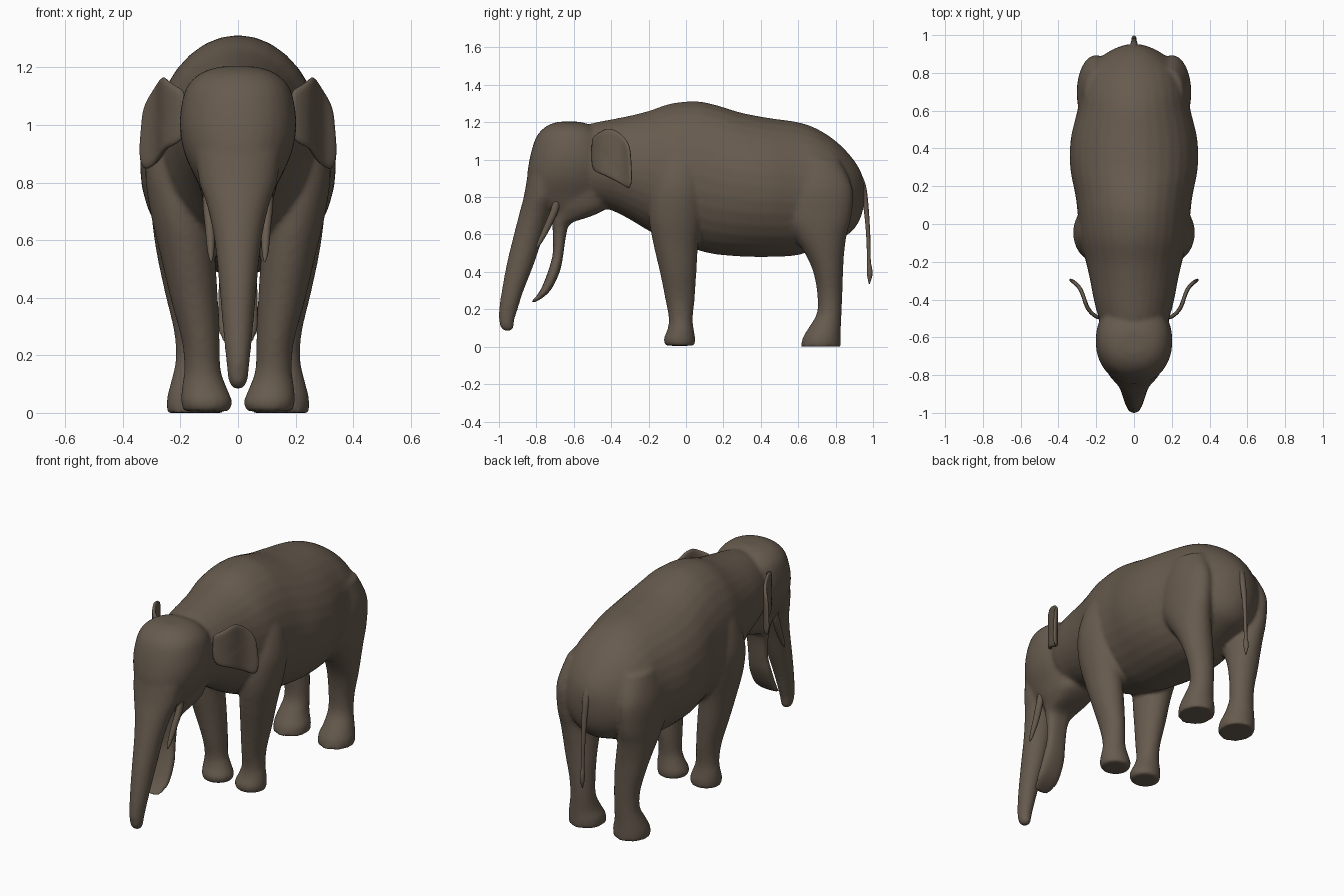
import bpy, bmesh, math
from mathutils import Vector

hide = bpy.data.materials.new("brown hide")
hide.diffuse_color = (0.135, 0.104, 0.076, 1)


def spline(rows, steps=4):
    """Smoothly resample rows of numbers (Catmull-Rom)."""
    out = []
    for i in range(len(rows) - 1):
        p = [rows[max(i - 1, 0)], rows[i], rows[i + 1], rows[min(i + 2, len(rows) - 1)]]
        for s in range(steps):
            t = s / steps
            out.append([0.5 * (2 * b + (c - a) * t + (2 * a - 5 * b + 4 * c - d) * t * t
                               + (3 * b - a - 3 * c + d) * t ** 3) for a, b, c, d in zip(*p)])
    out.append(list(rows[-1]))
    return out


def finish(name, bm):
    bmesh.ops.recalc_face_normals(bm, faces=bm.faces)
    for f in bm.faces:
        f.smooth = True
    me = bpy.data.meshes.new(name)
    bm.to_mesh(me)
    bm.free()
    me.materials.append(hide)
    ob = bpy.data.objects.new(name, me)
    bpy.context.collection.objects.link(ob)
    return ob


def loft(bm, rows, axis, power=2.0, n=32, mirror=False):
    """Rows are (station, low, high, x_min, x_max); axis is the station axis."""
    for sx in ((1, -1) if mirror else (1,)):
        rings = []
        for st, lo, hi, x0, x1 in spline(rows):
            ring = []
            for k in range(n):
                a = 2 * math.pi * k / n
                c, s = math.cos(a), math.sin(a)
                c = math.copysign(abs(c) ** (2 / power), c)
                s = math.copysign(abs(s) ** (2 / power), s)
                x = sx * ((x0 + x1) / 2 + c * (x1 - x0) / 2)
                v = (lo + hi) / 2 + s * (hi - lo) / 2
                ring.append(bm.verts.new((x, st, v) if axis == 'y' else (x, v, st)))
            rings.append(ring)
        for r, q in zip(rings, rings[1:]):
            for k in range(n):
                bm.faces.new((r[k], r[(k + 1) % n], q[(k + 1) % n], q[k]))
        bm.faces.new(rings[0])
        bm.faces.new(rings[-1])


def sym(rows):
    return [(s, a, b, -w, w) for s, a, b, w in rows]


bm = bmesh.new()
# torso and neck
loft(bm, sym([(-.60, .84, 1.16, .13), (-.5, .76, 1.195, .185), (-.4, .73, 1.215, .213),
              (-.3, .68, 1.235, .232), (-.2, .62, 1.26, .255), (-.08, .56, 1.30, .285),
              (.05, .52, 1.312, .298), (.15, .495, 1.295, .31), (.3, .482, 1.25, .338),
              (.45, .48, 1.222, .335), (.6, .49, 1.20, .30), (.7, .53, 1.165, .283),
              (.8, .57, 1.10, .25), (.88, .61, 1.02, .18), (.93, .68, .945, .10),
              (.952, .76, .88, .03)]), 'y')
# head
loft(bm, sym([(.68, -.66, -.56, .05), (.72, -.74, -.47, .10), (.8, -.84, -.42, .14),
              (.9, -.85, -.40, .186), (1.0, -.837, -.40, .203), (1.1, -.81, -.42, .19),
              (1.15, -.78, -.46, .165), (1.185, -.735, -.51, .12), (1.203, -.68, -.57, .06)]),
     'z', 2.2)
# trunk
loft(bm, sym([(.083, -.965, -.94, .015), (.10, -.99, -.923, .03), (.14, -1.0, -.918, .037),
              (.2, -1.0, -.90, .043), (.3, -.985, -.868, .053), (.45, -.957, -.81, .066),
              (.6, -.92, -.76, .082), (.72, -.889, -.715, .108), (.8, -.868, -.68, .135),
              (.9, -.85, -.66, .15)]), 'z')
# long lower jaw
loft(bm, sym([(.235, -.833, -.812, .045), (.27, -.80, -.755, .066), (.32, -.77, -.712, .072),
              (.41, -.735, -.672, .07), (.5, -.712, -.655, .063), (.6, -.712, -.64, .066),
              (.66, -.715, -.615, .08), (.70, -.72, -.50, .10), (.75, -.72, -.42, .125),
              (.85, -.72, -.42, .15)]), 'z', 2.6)
# front legs
loft(bm, [(.005, -.11, .045, .03, .19), (.04, -.12, .05, .02, .198), (.09, -.10, .042, .04, .195),
          (.15, -.092, .036, .06, .187), (.25, -.11, .046, .064, .195), (.4, -.14, .056, .07, .235),
          (.55, -.175, .066, .08, .27), (.7, -.2, .09, .09, .305), (.85, -.19, .1, .1, .322),
          (1.0, -.15, .09, .1, .293), (1.1, -.1, .05, .12, .24)], 'z', mirror=True)
# hind legs
loft(bm, [(0, .613, .828, .048, .247), (.05, .625, .828, .048, .247), (.1, .655, .828, .065, .235),
          (.18, .70, .832, .075, .217), (.28, .702, .836, .075, .222), (.4, .68, .84, .075, .25),
          (.5, .635, .846, .08, .272), (.6, .57, .86, .09, .29), (.7, .51, .885, .1, .3),
          (.85, .5, .89, .1, .3), (1.0, .55, .82, .1, .26)], 'z', mirror=True)
skin = finish("body_skin", bm)
rm = skin.modifiers.new("fuse", 'REMESH')
rm.mode = 'VOXEL'
rm.voxel_size = 0.011
rm.use_smooth_shade = True
sm = skin.modifiers.new("soften", 'SMOOTH')
sm.factor = 0.5
sm.iterations = 8

# upper tusks
bm = bmesh.new()
loft(bm, [(.525, -.803, -.797, .09, .096), (.56, -.795, -.768, .083, .106),
          (.64, -.762, -.722, .08, .114), (.72, -.728, -.685, .085, .122),
          (.78, -.71, -.67, .09, .122)], 'z', n=16, mirror=True)
finish("upper_tusks", bm)

# tail with tuft
bm = bmesh.new()
loft(bm, [(.335, .978, .982, -.002, .002), (.38, .968, .996, -.012, .012),
          (.42, .967, .995, -.013, .013), (.46, .968, .988, -.01, .01),
          (.6, .963, .985, -.012, .012), (.75, .948, .976, -.016, .016),
          (.86, .925, .962, -.021, .021), (.93, .89, .935, -.018, .018)], 'z', n=16)
finish("tail", bm)

# ears: curved sheets, outline given as (distance outwards, height)
outline = spline([(0, 1.12), (.25, 1.15), (.45, 1.168), (.7, 1.135), (.92, 1.07), (.98, .98),
                  (1, .9), (.96, .855), (.85, .848), (.6, .88), (.35, .915), (0, .96), (0, 1.12)], 3)[:-1]
bm = bmesh.new()
for sx in (1, -1):
    rings = []
    for k in (1, .75, .5, .25):
        ring = []
        for u, z in outline:
            u, z = .5 + (u - .5) * k, 1.01 + (z - 1.01) * k
            b = .012 * math.sin(2 * math.pi * u)
            ring.append(bm.verts.new((sx * (.185 + .158 * u + b), -.50 + .208 * u - b, z)))
        rings.append(ring)
    n = len(outline)
    for r, q in zip(rings, rings[1:]):
        for i in range(n):
            bm.faces.new((r[i], r[(i + 1) % n], q[(i + 1) % n], q[i]))
    bm.faces.new(rings[-1])
ears = finish("ears", bm)
so = ears.modifiers.new("thickness", 'SOLIDIFY')
so.thickness = 0.02
so.offset = 0
ears.modifiers.new("round", 'SUBSURF').levels = 1
